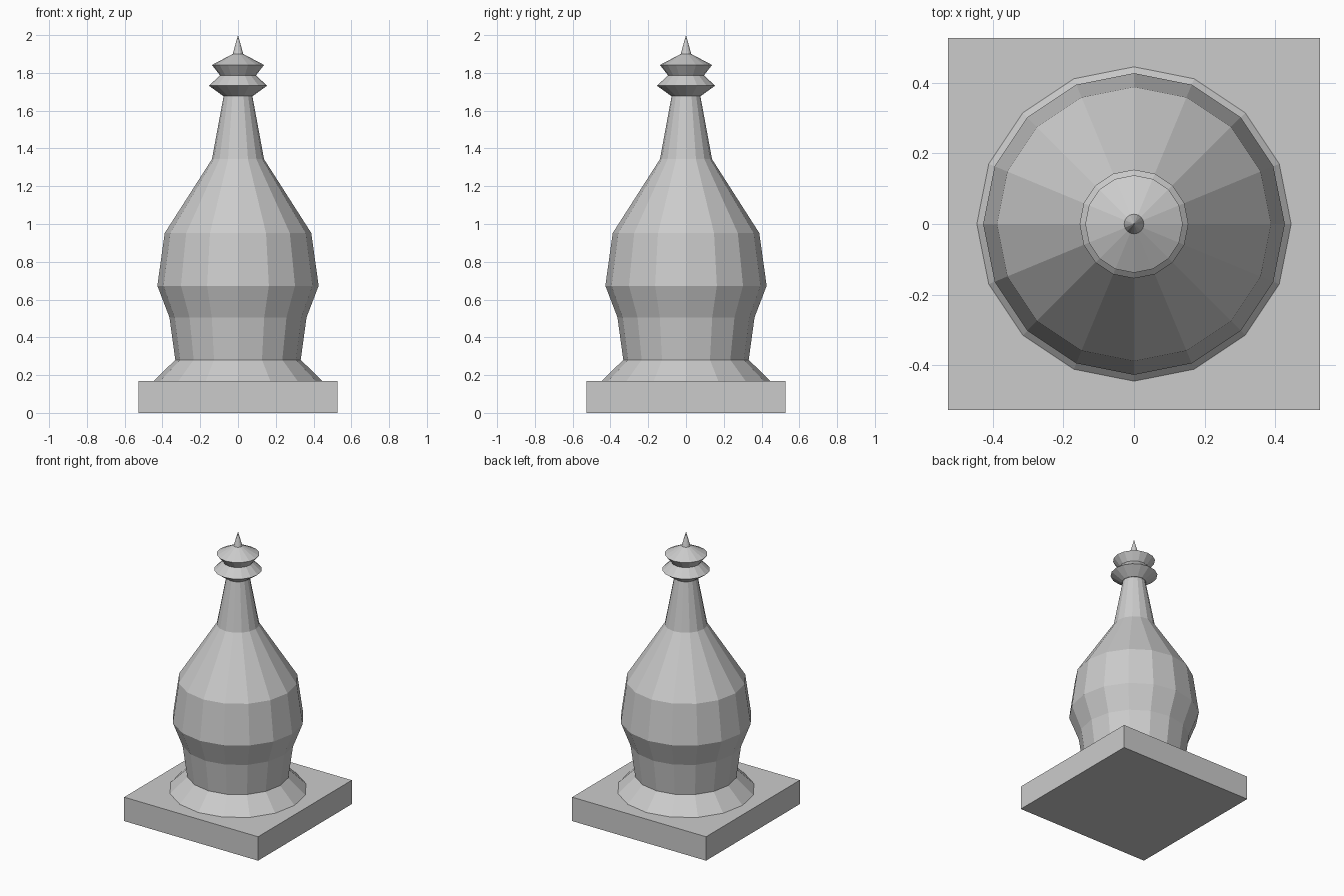
import bpy, bmesh
from math import cos, sin, pi

if "Cube" in bpy.data.objects:
    bpy.data.objects.remove(bpy.data.objects["Cube"])

SIDES = 16


def finish(name, bm):
    bmesh.ops.recalc_face_normals(bm, faces=bm.faces)
    mesh = bpy.data.meshes.new(name)
    bm.to_mesh(mesh)
    bm.free()
    obj = bpy.data.objects.new(name, mesh)
    bpy.context.collection.objects.link(obj)
    return obj


def turned(name, profile):
    """Lathe a (radius, z) profile into a closed, flat-faced solid."""
    bm = bmesh.new()
    rings = []
    for r, z in profile:
        count = SIDES if r > 0 else 1
        rings.append([bm.verts.new((r * cos(2 * pi * i / SIDES), r * sin(2 * pi * i / SIDES), z))
                      for i in range(count)])
    for a, b in zip(rings, rings[1:]):
        for i in range(SIDES):
            j = (i + 1) % SIDES
            bm.faces.new((a[i], a[j], b[0]) if len(b) == 1 else (a[i], a[j], b[j], b[i]))
    bm.faces.new(rings[0])
    if len(rings[-1]) > 1:
        bm.faces.new(rings[-1])
    return finish(name, bm)


# Square plinth
bm = bmesh.new()
bmesh.ops.create_cube(bm, size=1)
bmesh.ops.scale(bm, vec=(1.054, 1.054, 0.17), verts=bm.verts)
bmesh.ops.translate(bm, vec=(0, 0, 0.085), verts=bm.verts)
finish("plinth", bm)

# Flared foot, bell-shaped body and tapering neck
turned("body", [(0.445, 0.17), (0.332, 0.281), (0.363, 0.506), (0.427, 0.673),
                (0.388, 0.952), (0.138, 1.343), (0.076, 1.678)])

# Two stacked discs topped by a spike
turned("finial", [(0.079, 1.678), (0.154, 1.732), (0.095, 1.787),
                  (0.138, 1.842), (0.028, 1.9), (0, 2.0)])
